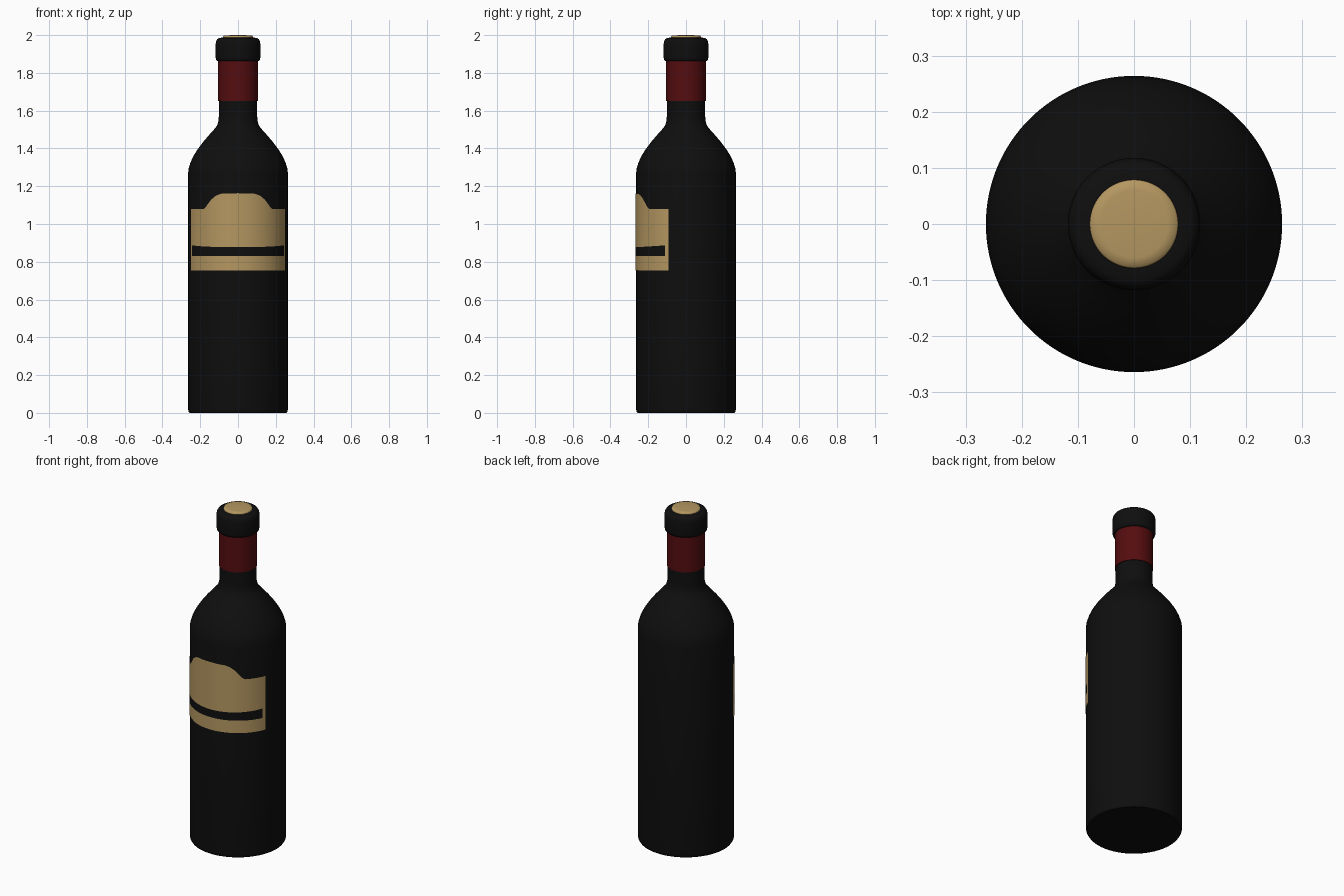
import bpy, bmesh, math

if "Cube" in bpy.data.objects:
    bpy.data.objects.remove(bpy.data.objects["Cube"])

SEG = 128


def material(name, rgb):
    m = bpy.data.materials.new(name)
    m.diffuse_color = (*rgb, 1.0)
    m.use_nodes = True
    m.node_tree.nodes["Principled BSDF"].inputs["Base Color"].default_value = m.diffuse_color
    return m


black = material("black_glass", (0.0045, 0.0045, 0.0045))
red = material("dark_red", (0.09, 0.004, 0.005))
tan = material("tan", (0.46, 0.31, 0.12))


def finish(name, bm, mats, angle=40):
    me = bpy.data.meshes.new(name)
    bm.to_mesh(me)
    bm.free()
    ob = bpy.data.objects.new(name, me)
    bpy.context.collection.objects.link(ob)
    for m in mats:
        me.materials.append(m)
    bpy.ops.object.select_all(action='DESELECT')
    ob.select_set(True)
    bpy.context.view_layer.objects.active = ob
    bpy.ops.object.shade_smooth_by_angle(angle=math.radians(angle))
    return ob


def lathe(name, profile, mat, angle=40):
    """Revolve (radius, z) points about z; zero radius closes to a pole."""
    bm = bmesh.new()
    vs = [bm.verts.new((r, 0, z)) for r, z in profile]
    es = [bm.edges.new(p) for p in zip(vs, vs[1:])]
    bmesh.ops.spin(bm, geom=vs + es, axis=(0, 0, 1), cent=(0, 0, 0),
                   angle=math.tau, steps=SEG, use_duplicate=False)
    bmesh.ops.remove_doubles(bm, verts=bm.verts[:], dist=1e-5)
    bmesh.ops.recalc_face_normals(bm, faces=bm.faces[:])
    return finish(name, bm, [mat], angle)


# Glass body, shoulder and neck
lathe("bottle", [(0, 0), (0.257, 0), (0.262, 0.008), (0.264, 0.02), (0.264, 1.27),
                 (0.261, 1.295), (0.252, 1.325), (0.236, 1.36), (0.212, 1.398),
                 (0.18, 1.44), (0.148, 1.477), (0.121, 1.507), (0.109, 1.525),
                 (0.103, 1.55), (0.101, 1.58), (0.101, 1.9), (0, 1.9)], black)

# Red neck band
lathe("neck_band", [(0.1, 1.65), (0.105, 1.65), (0.105, 1.868), (0.1, 1.868)], red)

# Rounded lip
lathe("lip", [(0.1, 1.862), (0.11, 1.863), (0.116, 1.869), (0.118, 1.88),
              (0.118, 1.955), (0.116, 1.968), (0.110, 1.979), (0.1, 1.985),
              (0.078, 1.987), (0.07, 1.987)], black)

# Cork
lathe("cork", [(0.079, 1.93), (0.079, 1.992), (0.076, 1.997), (0.06, 1.999),
               (0, 2.0)], tan, 80)

# Curved label with raised centre and dark stripe
ARCH = [(0, 1.163), (20, 1.16), (26, 1.15), (32, 1.13), (37, 1.105), (40, 1.088),
        (43, 1.079), (70, 1.079)]
EDGE, STRIPE = 69.5, 65.5


def top_height(a):
    a = abs(a)
    for (a0, z0), (a1, z1) in zip(ARCH, ARCH[1:]):
        if a <= a1:
            return z0 + (z1 - z0) * (a - a0) / (a1 - a0)
    return ARCH[-1][1]


half = [i * 1.5 for i in range(1, 44)] + [STRIPE, 67.5, EDGE]
angles = [-a for a in reversed(half)] + [0] + half
bm = bmesh.new()
cols = []
for a in angles:
    t = math.radians(a)
    heights = (0.755, 0.83, 0.877 + 0.01 * min(1, abs(a) / STRIPE) ** 2, top_height(a))
    cols.append([bm.verts.new((0.2665 * math.sin(t), -0.2665 * math.cos(t), z))
                 for z in heights])
for i, (c, d) in enumerate(zip(cols, cols[1:])):
    mid = abs(angles[i] + angles[i + 1]) / 2
    for r in range(3):
        f = bm.faces.new((c[r], d[r], d[r + 1], c[r + 1]))
        f.material_index = 1 if r == 1 and mid < STRIPE else 0
finish("label", bm, [tan, black])
